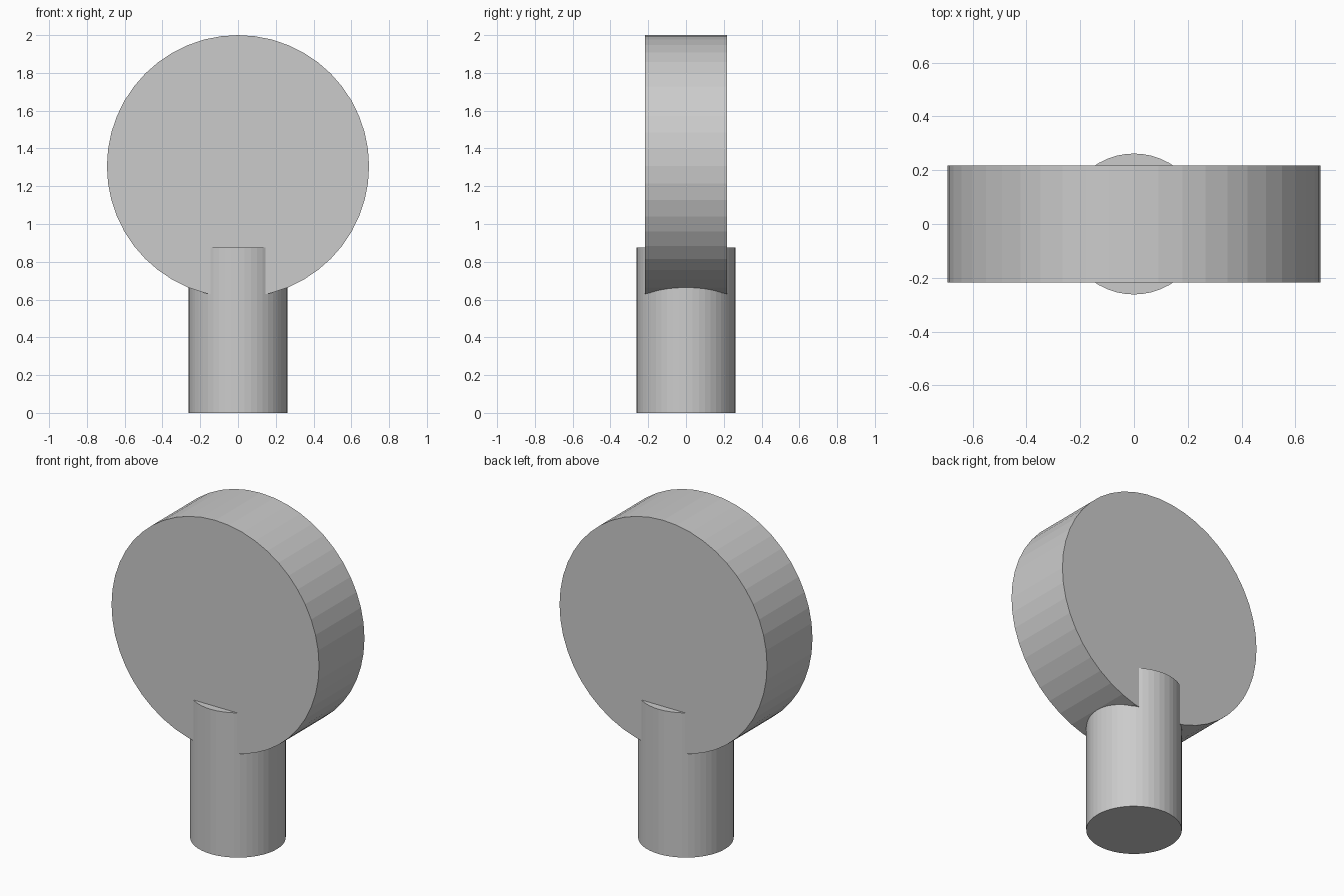
import bpy
import math

if "Cube" in bpy.data.objects:
    bpy.data.objects.remove(bpy.data.objects["Cube"])


def cylinder(name, radius, depth, location, rotation=(0, 0, 0)):
    bpy.ops.mesh.primitive_cylinder_add(vertices=48, radius=radius, depth=depth,
                                        location=location, rotation=rotation)
    obj = bpy.context.object
    obj.name = name
    return obj


# upright round post, running up into the disc
cylinder("post", 0.262, 0.875, (0, 0, 0.4375))

# thick disc standing on edge, axis along y
cylinder("disc", 0.694, 0.434, (0, 0, 1.306), (math.pi / 2, 0, 0))
